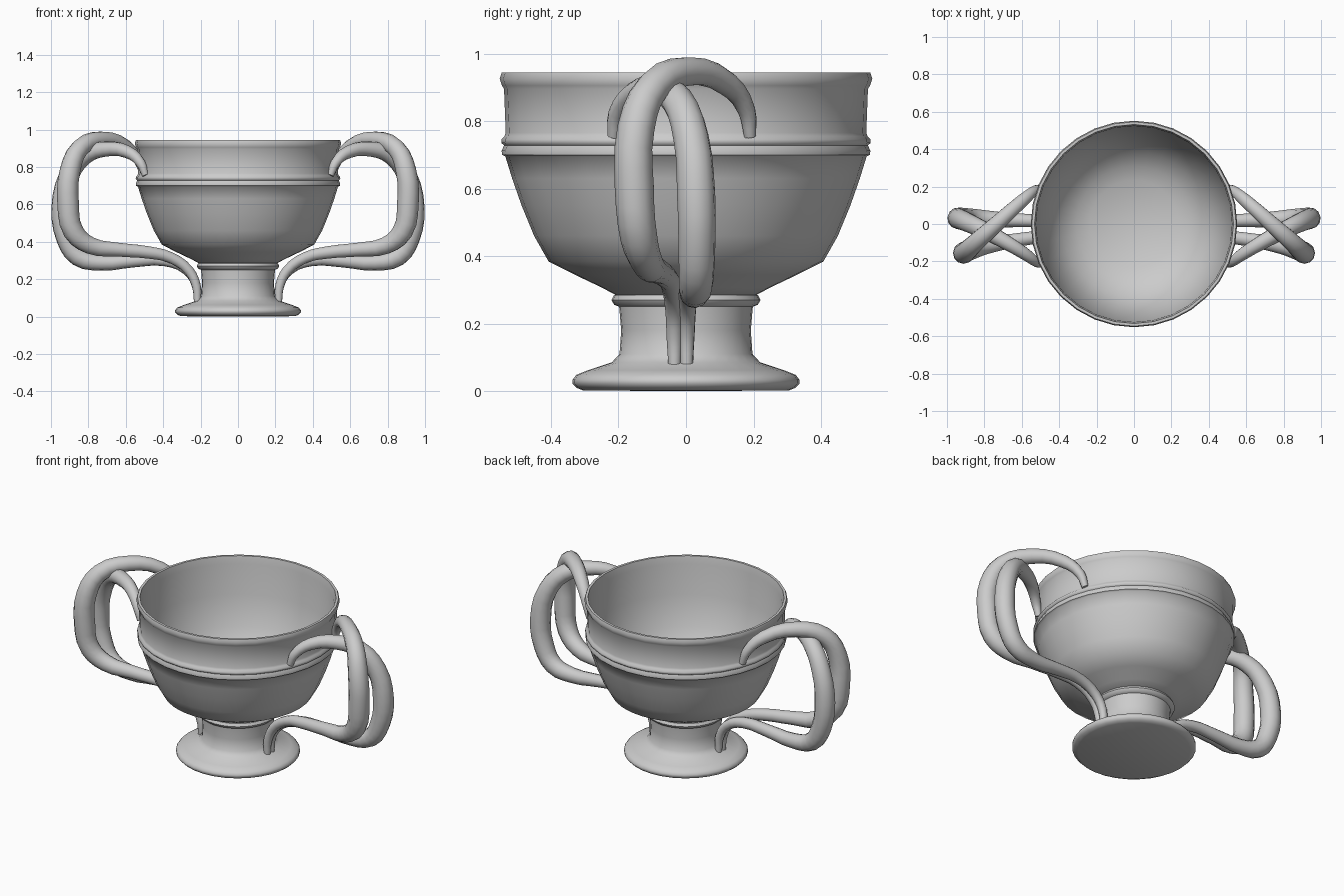
import bpy, bmesh
from math import radians, sin, cos, pi

SIDES = 32


def lathe(name, profile):
    """Spin an (r, z) profile round z; points with r = 0 become poles."""
    bm = bmesh.new()
    rings = []
    for r, z in profile:
        if r == 0:
            rings.append([bm.verts.new((0, 0, z))] * SIDES)
        else:
            rings.append([bm.verts.new((r * cos(2 * pi * i / SIDES), r * sin(2 * pi * i / SIDES), z))
                          for i in range(SIDES)])
    for a, b in zip(rings, rings[1:]):
        for i in range(SIDES):
            j = (i + 1) % SIDES
            bm.faces.new(dict.fromkeys((a[i], a[j], b[j], b[i])))
    bmesh.ops.recalc_face_normals(bm, faces=bm.faces)
    mesh = bpy.data.meshes.new(name)
    bm.to_mesh(mesh)
    bm.free()
    obj = bpy.data.objects.new(name, mesh)
    bpy.context.collection.objects.link(obj)
    bpy.ops.object.select_all(action='DESELECT')
    obj.select_set(True)
    bpy.context.view_layer.objects.active = obj
    bpy.ops.object.shade_smooth_by_angle(angle=radians(55))


def tendril(name, points, side):
    """Tapered tube through (x, y, z, radius) points."""
    curve = bpy.data.curves.new(name, 'CURVE')
    curve.dimensions = '3D'
    curve.bevel_depth = 1.0
    curve.bevel_resolution = 4
    curve.resolution_u = 3
    curve.use_fill_caps = True
    spline = curve.splines.new('BEZIER')
    spline.bezier_points.add(len(points) - 1)
    for bp, (x, y, z, r) in zip(spline.bezier_points, points):
        bp.co = (side * x, y, z)
        bp.radius = r
        bp.handle_left_type = bp.handle_right_type = 'AUTO'
    bpy.context.collection.objects.link(bpy.data.objects.new(name, curve))


# Pedestal foot with collar ring
lathe("foot", [
    (0, 0), (0.305, 0.002), (0.325, 0.010), (0.336, 0.022), (0.336, 0.034), (0.325, 0.048),
    (0.29, 0.062), (0.22, 0.085), (0.197, 0.11), (0.192, 0.18), (0.198, 0.25), (0.213, 0.256),
    (0.221, 0.27), (0.213, 0.285), (0.19, 0.287), (0, 0.287)])

# Bowl: outside, belt moulding, lip, then inside
lathe("bowl", [
    (0, 0.28), (0.205, 0.283), (0.25, 0.307), (0.33, 0.345), (0.407, 0.384), (0.45, 0.46),
    (0.487, 0.55), (0.515, 0.63), (0.535, 0.695), (0.545, 0.70), (0.546, 0.712),
    (0.539, 0.728), (0.547, 0.735), (0.546, 0.746), (0.538, 0.755), (0.534, 0.765),
    (0.539, 0.895), (0.545, 0.905), (0.552, 0.925), (0.546, 0.943),
    (0.532, 0.943), (0.524, 0.90), (0.516, 0.72), (0.468, 0.55), (0.388, 0.395),
    (0.31, 0.352), (0.235, 0.312), (0, 0.305)])

# Each handle is two intertwined tendrils
upper = [
    (0.505, 0.19, 0.755, 0.018), (0.53, 0.18, 0.83, 0.026), (0.60, 0.122, 0.91, 0.036),
    (0.73, 0.005, 0.947, 0.043), (0.845, -0.098, 0.90, 0.049), (0.898, -0.148, 0.78, 0.055),
    (0.908, -0.153, 0.60, 0.058), (0.88, -0.14, 0.455, 0.055), (0.79, -0.115, 0.38, 0.047),
    (0.64, -0.088, 0.358, 0.038), (0.48, -0.065, 0.343, 0.034), (0.36, -0.045, 0.315, 0.03),
    (0.262, -0.035, 0.245, 0.027), (0.222, -0.034, 0.16, 0.024), (0.217, -0.034, 0.08, 0.019)]
lower = [
    (0.495, -0.215, 0.755, 0.018), (0.52, -0.205, 0.82, 0.026), (0.59, -0.155, 0.88, 0.034),
    (0.71, -0.083, 0.895, 0.041), (0.82, -0.025, 0.86, 0.048), (0.905, 0.015, 0.75, 0.053),
    (0.941, 0.03, 0.58, 0.057), (0.918, 0.032, 0.42, 0.055), (0.855, 0.030, 0.32, 0.051),
    (0.73, 0.024, 0.288, 0.042), (0.56, 0.018, 0.298, 0.035), (0.39, 0.010, 0.300, 0.031),
    (0.275, 0.004, 0.25, 0.027), (0.224, 0.002, 0.17, 0.024), (0.217, 0.002, 0.08, 0.019)]
for side, label in ((1, "right"), (-1, "left")):
    tendril(label + "_handle_upper", upper, side)
    tendril(label + "_handle_lower", lower, side)
